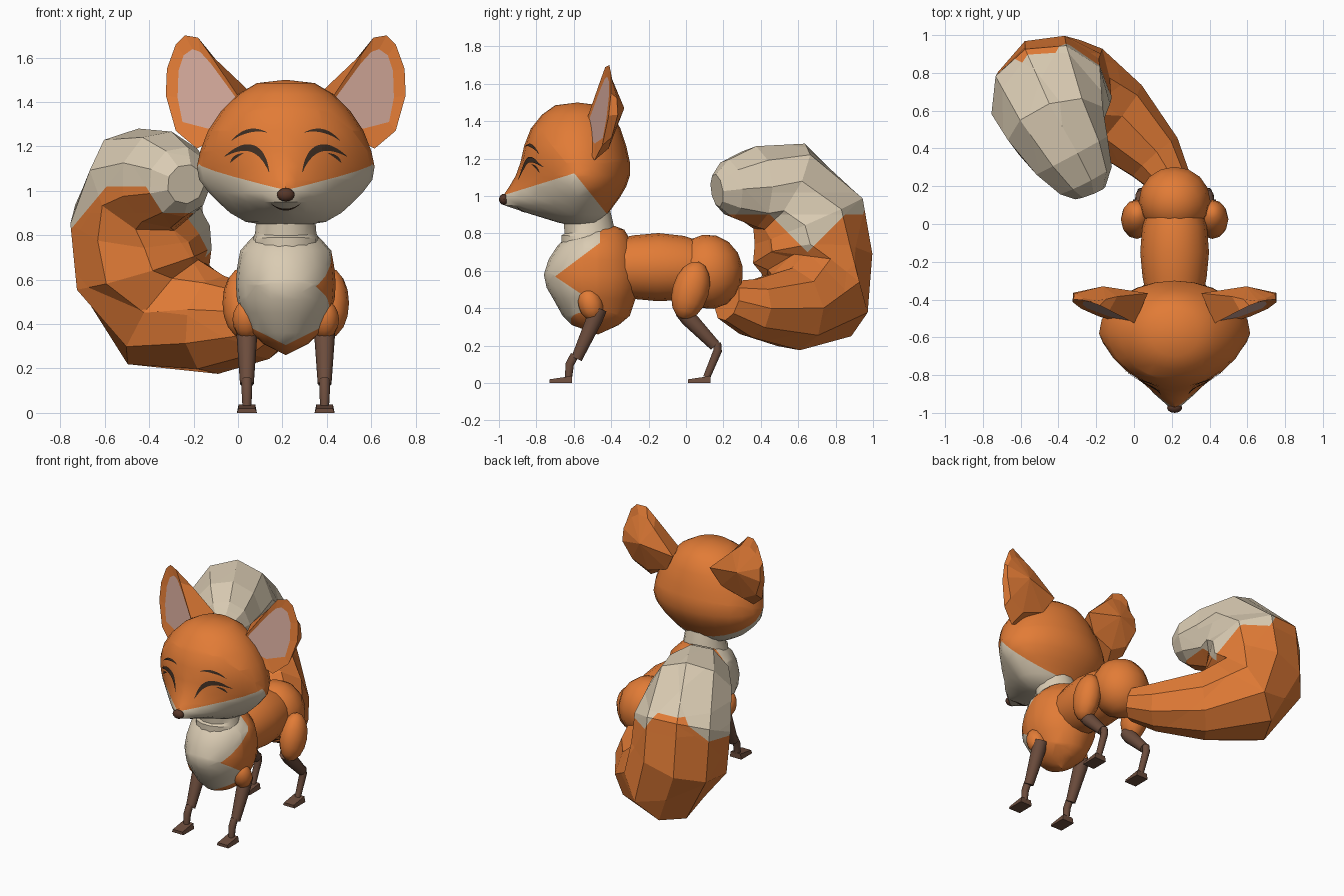
import bpy, bmesh
from math import sin, cos, pi, radians
from mathutils import Vector, Matrix
from mathutils.bvhtree import BVHTree

cube = bpy.data.objects.get("Cube")
if cube:
    bpy.data.objects.remove(cube)

CX = 0.215  # the body's own middle line


def material(name, rgb):
    m = bpy.data.materials.new(name)
    m.use_nodes = True
    color = (*rgb, 1)
    m.diffuse_color = color
    node = m.node_tree.nodes["Principled BSDF"]
    node.inputs["Base Color"].default_value = color
    node.inputs["Roughness"].default_value = 0.8
    return m


ORANGE = material("orange fur", (0.76, 0.20, 0.037))
CREAM = material("cream fur", (0.70, 0.60, 0.45))
PINK = material("ear pink", (0.65, 0.39, 0.32))
BROWN = material("leg brown", (0.15, 0.073, 0.046))
NOSE = material("nose brown", (0.095, 0.038, 0.022))
DARK = material("eye dark", (0.048, 0.027, 0.016))


def finish(name, bm, mats, angle=None):
    """Turn a bmesh into an object, smooth below the given edge angle."""
    bmesh.ops.recalc_face_normals(bm, faces=bm.faces)
    mesh = bpy.data.meshes.new(name)
    bm.to_mesh(mesh)
    bm.free()
    for m in mats:
        mesh.materials.append(m)
    ob = bpy.data.objects.new(name, mesh)
    bpy.context.collection.objects.link(ob)
    if angle:
        bpy.ops.object.select_all(action='DESELECT')
        ob.select_set(True)
        bpy.context.view_layer.objects.active = ob
        bpy.ops.object.shade_smooth_by_angle(angle=radians(angle))


def bridge(bm, a, b):
    n = len(a)
    for i in range(n):
        bm.faces.new((a[i], a[(i + 1) % n], b[(i + 1) % n], b[i]))


def fan(bm, ring, point):
    tip = bm.verts.new(point)
    for i in range(len(ring)):
        bm.faces.new((ring[i - 1], ring[i], tip))


def stacked(rings, yc, top, bottom, sides):
    """Stack level rings (z, half width, front y, back y, front roundness)."""
    bm = bmesh.new()
    loops = []
    for z, w, front, back, e in rings:
        loop = []
        for i in range(sides):
            t = 2 * pi * i / sides
            s, c = sin(t), cos(t)
            p = 2 / e if c > 0 else 1
            x = w * abs(s) ** p * (1 if s > 0 else -1)
            y = (front if c > 0 else back) - yc
            loop.append(bm.verts.new((CX + x, yc + y * abs(c) ** p, z)))
        loops.append(loop)
    for a, b in zip(loops, loops[1:]):
        bridge(bm, a, b)
    fan(bm, loops[0], (CX, *top))
    fan(bm, loops[-1], (CX, *bottom))
    return bm


def cut_and_paint(bm, planes, rule):
    """Slice along planes (point, normal), then give faces 0 or 1 by rule."""
    for point, normal in planes:
        bmesh.ops.bisect_plane(bm, geom=bm.verts[:] + bm.edges[:] + bm.faces[:],
                               plane_co=point, plane_no=normal, dist=0.0005)
    for f in bm.faces:
        f.material_index = int(rule(f.calc_center_median()))


def sweep(path, sides, side=(1, 0, 0)):
    """Sweep a ring along (x, y, z, radius) points."""
    bm = bmesh.new()
    pts = [Vector(p[:3]) for p in path]
    loops = []
    for i, p in enumerate(pts):
        t = (pts[min(i + 1, len(pts) - 1)] - pts[max(i - 1, 0)]).normalized()
        ref = Vector(side)
        u = (ref - t * ref.dot(t)).normalized()
        v = t.cross(u)
        angles = [2 * pi * k / sides for k in range(sides)]
        loops.append([bm.verts.new(p + path[i][3] * (u * cos(a) + v * sin(a))) for a in angles])
    for a, b in zip(loops, loops[1:]):
        bridge(bm, a, b)
    bm.faces.new(loops[0])
    bm.faces.new(loops[-1])
    return bm


def ball(name, center, size, mat, tilt=0.0, sides=12):
    bm = bmesh.new()
    bmesh.ops.create_uvsphere(bm, u_segments=sides, v_segments=8, radius=1)
    m = Matrix.Translation(center) @ Matrix.Rotation(tilt, 4, 'X') @ Matrix.Diagonal((*size, 1))
    bm.transform(m)
    finish(name, bm, [mat], 40)


# Head: round skull running into a pointed snout, cream below the cheek line
head = stacked([
    (1.485, .13, -.70, -.46, 2), (1.435, .215, -.77, -.39, 2),
    (1.36, .29, -.83, -.35, 2), (1.27, .35, -.865, -.32, 1.9),
    (1.18, .385, -.885, -.30, 1.65), (1.11, .40, -.91, -.30, 1.4),
    (1.05, .39, -.945, -.32, 1.28), (.99, .345, -.985, -.355, 1.2),
    (.95, .305, -.97, -.385, 1.22), (.90, .25, -.82, -.42, 1.4),
    (.86, .18, -.69, -.45, 1.8)], -.58, (-.58, 1.5), (-.57, .832), 24)
cut_and_paint(head, [((0, -.99, 1), (0, -.31, 1)), ((0, -.6, 1.125), (0, 1.25, 1))],
              lambda c: c.z < min(1 + .31 * (c.y + .99), 1.125 - 1.25 * (c.y + .6)))
skin = BVHTree.FromBMesh(head)
finish("head", head, [ORANGE, CREAM], 40)


def face_line(name, a, b, c, width):
    """Thin tapered plate along a curved line, laid on the face."""
    bm = bmesh.new()
    a, b, c = Vector(a), Vector(b), Vector(c)
    rows = []
    steps = 16
    for i in range(steps + 1):
        t = i / steps
        p = a * (1 - t) ** 2 + b * 2 * t * (1 - t) + c * t * t
        d = ((b - a) * (1 - t) + (c - b) * t).normalized()
        half = width * (0.08 + sin(pi * t)) / 2
        row = []
        for k in (-half, 0, half):
            x, z = CX + p.x - d.y * k, p.y + d.x * k
            hit = skin.ray_cast(Vector((x, -2, z)), Vector((0, 1, 0)))[0]
            row.append(bm.verts.new((x, hit.y - .006, z)))
        rows.append(row)
    for r, q in zip(rows, rows[1:]):
        for k in (0, 1):
            bm.faces.new((r[k], q[k], q[k + 1], r[k + 1]))
    finish(name, bm, [DARK])


# Nose and smile
ball("nose", (CX, -.973, .982), (.04, .027, .03), NOSE)
face_line("mouth", (-.07, .945), (0, .885), (.07, .945), .008)


def ear(name, s):
    """Leaf-shaped ear with a pink front and a deep ridged back."""
    outline = [(.495, 1.27), (.54, 1.43), (.535, 1.55), (.495, 1.66), (.455, 1.70),
               (.395, 1.69), (.345, 1.62), (.21, 1.42), (.27, 1.26), (.40, 1.19)]
    inner = [(.465, 1.31), (.487, 1.42), (.483, 1.54), (.46, 1.61), (.42, 1.638),
             (.385, 1.625), (.335, 1.57), (.225, 1.42), (.27, 1.31), (.35, 1.28)]
    bm = bmesh.new()

    def front(points, depth):
        return [bm.verts.new((CX + s * u, .34 * (u - .455) - .41 - .12 * (1.7 - z) + depth, z))
                for u, z in points]
    rim, hollow = front(outline, 0), front(inner, .008)
    bridge(bm, rim, hollow)
    bm.faces.new(hollow).material_index = 1
    back = []
    for u, z in outline:
        u, z = u * 1.2 - .11, 1.45 + (z - 1.45) * .75
        back.append(bm.verts.new((CX + s * u, -.355 - .27 * abs(z - 1.47), z)))
    bridge(bm, rim, back)
    fan(bm, back, (CX + s * .38, -.33, 1.47))
    finish(name, bm, [ORANGE, PINK])


# Neck and chest, with a cream bib that gives way to orange at the shoulder
finish("neck", sweep([(CX, -.52, .74, .15), (CX, -.52, .78, .15), (CX, -.515, .81, .138),
                      (CX, -.53, .90, .13)], 14), [CREAM], 40)
chest = stacked([
    (.82, .12, -.58, -.33, 2), (.77, .17, -.65, -.30, 2), (.73, .205, -.69, -.28, 2),
    (.66, .218, -.735, -.26, 2), (.58, .225, -.76, -.245, 2), (.51, .22, -.745, -.25, 2),
    (.45, .20, -.71, -.27, 2), (.36, .155, -.66, -.30, 2), (.31, .10, -.61, -.36, 2)],
    -.48, (-.42, .855), (-.47, .26), 20)


def bib(c):
    wedge = c.x > CX and c.y > -.7 and -.67 < (c.z - .57) / (c.y + .7) < .75
    limit = -.55 if c.x > CX and c.z < .57 else -.46
    return c.z > .305 + .5 * abs(c.x - CX) and c.y < limit and not wedge


tip = (0, -.7, .57)
cut_and_paint(chest, [(tip, (0, -.75, 1)), (tip, (0, .67, 1)), ((0, -.55, 0), (0, 1, 0)),
                      ((0, -.46, 0), (0, 1, 0)), ((CX, 0, .305), (.5, 0, 1)),
                      ((CX, 0, .305), (-.5, 0, 1))], bib)
finish("chest", chest, [ORANGE, CREAM], 60)

# Barrel and rump
finish("belly", sweep([(CX, -.38, .62, .15), (CX, -.28, .62, .17), (CX, -.15, .62, .182),
                       (CX, -.02, .615, .172), (CX, .06, .61, .15)], 16), [ORANGE], 40)
ball("rump", (CX, .12, .595), (.19, .185, .20), ORANGE, .15, 16)


def leg(name, x, shin, ankle, foot_y):
    """Tapered shin, thin ankle and a wedge foot."""
    for part, path in (("shin", shin), ("ankle", ankle)):
        bm = sweep([(x, *p) for p in path], 10)
        finish(name + "_" + part, bm, [BROWN], 50)
    bm = bmesh.new()
    bmesh.ops.create_cube(bm, size=1)
    for v in bm.verts:
        toe, top = v.co.y < 0, v.co.z > 0
        v.co = (x + v.co.x * (.075 if top else .09), foot_y + v.co.y * .12,
                (.02 if toe else .038) if top else 0)
    finish(name + "_foot", bm, [BROWN])


# Paired parts
for side, s in (("right", -1), ("left", 1)):
    ear(side + "_ear", s)
    face_line(side + "_eye", (s * .275, 1.155), (s * .125, 1.26), (s * .075, 1.085), .03)
    face_line(side + "_lash", (s * .25, 1.125), (s * .235, 1.155), (s * .19, 1.17), .012)
    face_line(side + "_brow", (s * .245, 1.225), (s * .17, 1.295), (s * .085, 1.263), .015)
    fx = CX + s * .175
    ball(side + "_shoulder", (fx, -.51, .42), (.065, .065, .09), ORANGE, .3)
    leg(side + "_front", fx, [(-.465, .40, .046), (-.49, .34, .046), (-.585, .13, .031)],
        [(-.595, .15, .024), (-.622, .10, .024), (-.628, .03, .02)], -.67)
    ball(side + "_thigh", (CX + s * .20, .025, .495), (.085, .098, .16), ORANGE, -.28)
    leg(side + "_rear", fx, [(-.02, .39, .046), (.015, .345, .046), (.155, .20, .032)],
        [(.165, .215, .024), (.17, .175, .024), (.11, .03, .02)], .07)

# Tail: bushy faceted sweep with a jagged cream tip
tail = sweep([(.2, .22, .44, .11), (.11, .35, .40, .16), (-.1, .56, .395, .225),
              (-.32, .69, .455, .295), (-.43, .68, .65, .325), (-.445, .66, .87, .32),
              (-.41, .51, 1.045, .27), (-.335, .36, 1.05, .22), (-.26, .23, 1.04, .16),
              (-.235, .165, 1.03, .09)], 9, (.8, .6, 0))


def tail_tip(c):
    """Cream above a line that dips at both flanks."""
    left, right = .83 + 1.2 * (c.x + .75), 1.06 - 1.6 * (c.x + .44)
    floor = min(.9, .7 + abs(c.y - .65))
    return c.z > max(min(left, right, 1.02), floor)


cut_and_paint(tail, [((-.75, 0, .83), (-1.2, 0, 1)), ((-.44, 0, 1.06), (1.6, 0, 1)),
                     ((0, 0, 1.02), (0, 0, 1)), ((0, 0, .9), (0, 0, 1)),
                     ((0, .65, .7), (0, 1, 1)), ((0, .65, .7), (0, -1, 1))], tail_tip)
finish("tail", tail, [ORANGE, CREAM])
